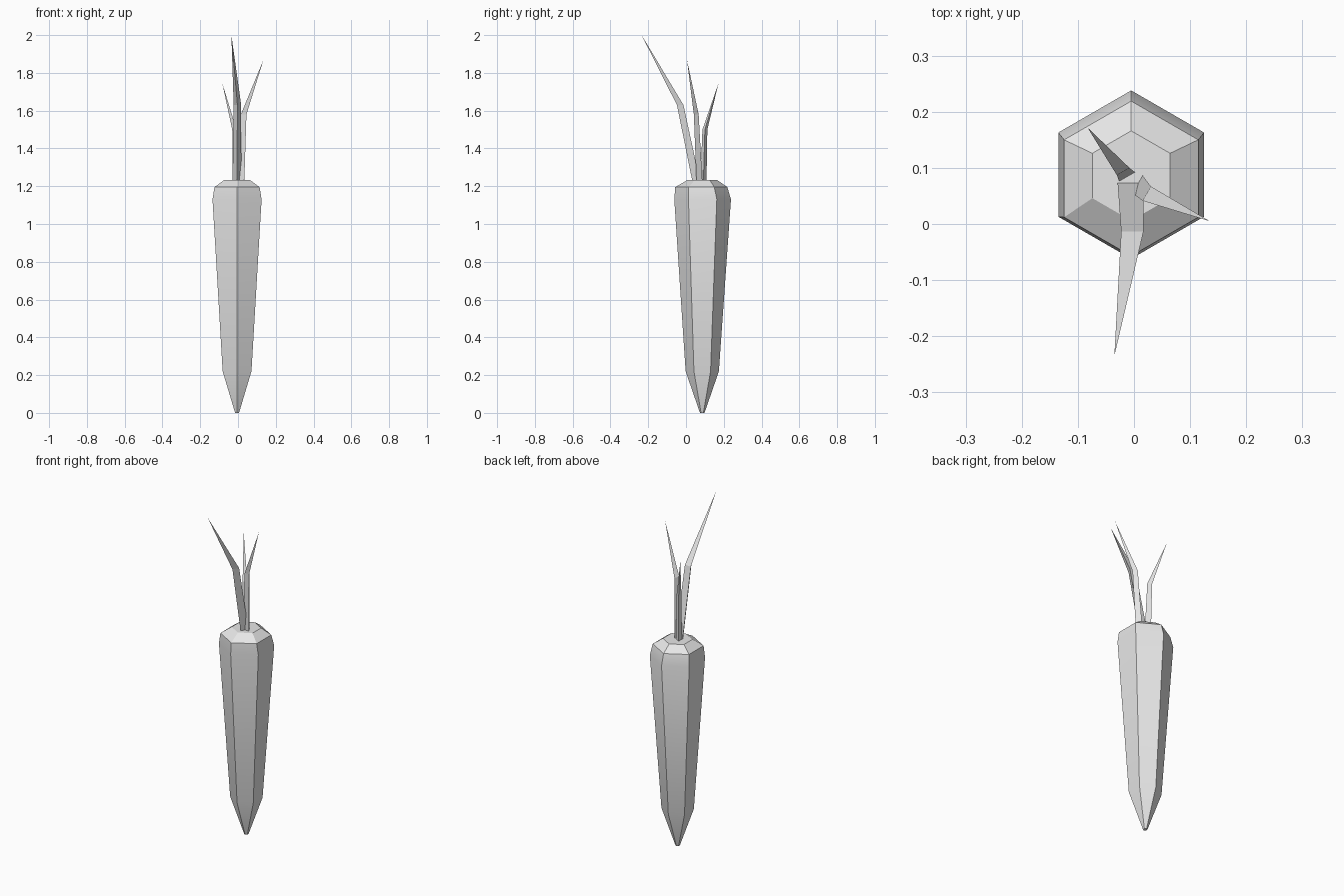
import bpy, bmesh, math
from mathutils import Vector

cube = bpy.data.objects.get("Cube")
if cube:
    bpy.data.objects.remove(cube, do_unlink=True)

GREY = (0.8, 0.8, 0.8, 1)
grey = bpy.data.materials.new("light_grey")
grey.use_nodes = True
grey.diffuse_color = GREY
grey.node_tree.nodes["Principled BSDF"].inputs["Base Color"].default_value = GREY


def loft(name, sections, sides, phase, tip=None):
    """Join level polygon rings (centre, radius), ending in a cap or a point."""
    bm = bmesh.new()
    rings = []
    for centre, radius in sections:
        ring = []
        for i in range(sides):
            a = math.radians(phase) + math.tau * i / sides
            offset = Vector((math.cos(a), math.sin(a), 0)) * radius
            ring.append(bm.verts.new(Vector(centre) + offset))
        rings.append(ring)
    for low, high in zip(rings, rings[1:]):
        for i in range(sides):
            j = (i + 1) % sides
            bm.faces.new((low[i], low[j], high[j], high[i]))
    bm.faces.new(rings[0][::-1])
    if tip:
        point = bm.verts.new(tip)
        for i in range(sides):
            bm.faces.new((rings[-1][i], rings[-1][(i + 1) % sides], point))
    else:
        bm.faces.new(rings[-1])
    bmesh.ops.recalc_face_normals(bm, faces=bm.faces)
    mesh = bpy.data.meshes.new(name)
    bm.to_mesh(mesh)
    bm.free()
    mesh.materials.append(grey)
    obj = bpy.data.objects.new(name, mesh)
    bpy.context.collection.objects.link(obj)
    return obj


# Six-sided tapering root, with a corner towards the front
X, Y = -0.005, 0.086
root = loft("root", [
    ((X, Y, 0), 0.012),
    ((X, Y, 0.22), 0.088),
    ((X, Y + 0.002, 1.13), 0.15),
    ((X, Y - 0.005, 1.195), 0.138),
    ((X, Y, 1.232), 0.08),
], 6, 30)
bpy.context.view_layer.objects.active = root
root.select_set(True)
bpy.ops.object.shade_smooth_by_angle(angle=math.radians(30))

# Three bent, pointed leaf stalks
loft("front_leaf", [
    ((-0.006, 0.062, 1.22), 0.027),
    ((-0.003, -0.025, 1.63), 0.023),
], 3, 270, (-0.035, -0.235, 2.0))
loft("left_leaf", [
    ((0.015, 0.066, 1.22), 0.021),
    ((0.03, 0.05, 1.58), 0.017),
], 3, 330, (0.135, 0.005, 1.87))
loft("back_leaf", [
    ((-0.017, 0.092, 1.22), 0.019),
    ((-0.023, 0.1, 1.5), 0.015),
], 3, 120, (-0.083, 0.172, 1.745))
